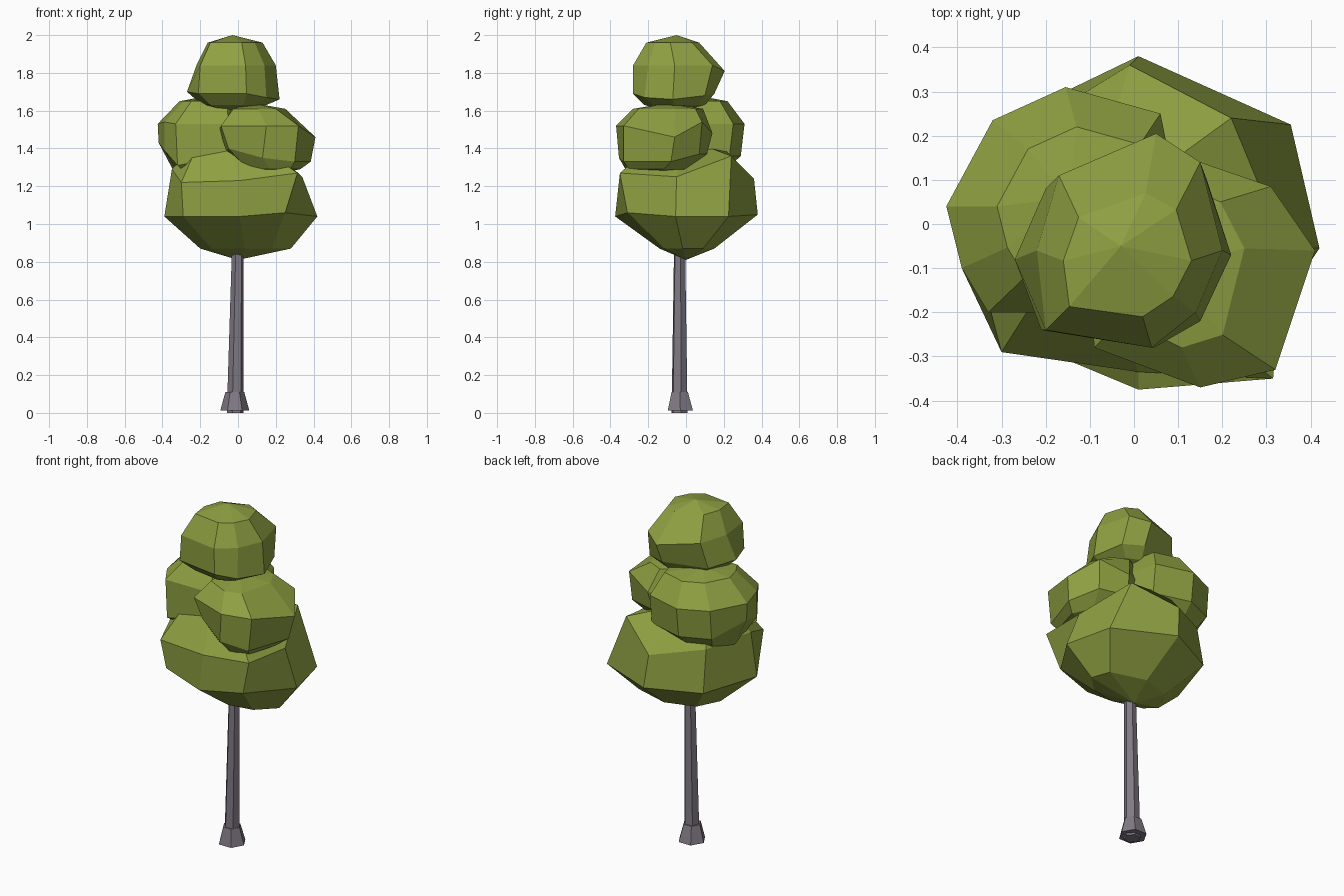
import bpy
import bmesh
from math import cos, sin, radians

default_cube = bpy.data.objects.get("Cube")
if default_cube:
    bpy.data.objects.remove(default_cube, do_unlink=True)


def make_material(name, colour):
    material = bpy.data.materials.new(name)
    material.use_nodes = True
    material.diffuse_color = (*colour, 1)
    shader = material.node_tree.nodes["Principled BSDF"]
    shader.inputs["Base Color"].default_value = (*colour, 1)
    shader.inputs["Roughness"].default_value = 1
    return material


leaf_green = make_material("leaf green", (0.27, 0.35, 0.053))
bark_grey = make_material("bark grey", (0.22, 0.195, 0.235))


def loft(name, rings, material, bottom=None, top=None):
    """Skin a stack of equal rings; close each end with a tip or a flat cap."""
    bm = bmesh.new()
    loops = [[bm.verts.new(point) for point in ring] for ring in rings]
    count = len(loops[0])
    for lower, upper in zip(loops, loops[1:]):
        for i in range(count):
            j = (i + 1) % count
            bm.faces.new((lower[i], lower[j], upper[j], upper[i]))
    for loop, tip in ((loops[0], bottom), (loops[-1], top)):
        if tip is None:
            bm.faces.new(loop)
        else:
            peak = bm.verts.new(tip)
            for i in range(count):
                bm.faces.new((loop[i], loop[(i + 1) % count], peak))
    bmesh.ops.recalc_face_normals(bm, faces=bm.faces)
    mesh = bpy.data.meshes.new(name)
    bm.to_mesh(mesh)
    bm.free()
    mesh.materials.append(material)
    obj = bpy.data.objects.new(name, mesh)
    bpy.context.collection.objects.link(obj)
    return obj


def fit_outline(ring, height, left, right, front, back):
    """Flatten a ring at one height and shrink it to fill the given box."""
    xs, ys, _ = zip(*ring)
    x_scale = (right - left) / (max(xs) - min(xs))
    y_scale = (back - front) / (max(ys) - min(ys))
    return [(left + (x - min(xs)) * x_scale,
             front + (y - min(ys)) * y_scale, height) for x, y, _ in ring]


def foliage(name, belt, shoulder, base_box, crown_box, bottom, top):
    """Faceted clump: two uneven rings with a smaller ring below and above."""
    rings = [fit_outline(belt, *base_box), belt, shoulder,
             fit_outline(shoulder, *crown_box)]
    return loft(name, rings, leaf_green, bottom, top)


def hexagon(x, y, height, radius, turn=0):
    angles = [radians(60 * i + turn) for i in range(6)]
    return [(x + radius * cos(a), y + radius * sin(a), height) for a in angles]


# Trunk and flared foot
loft("trunk", [hexagon(-0.015, -0.034, 0, 0.045, 10),
               hexagon(0, -0.034, 0.95, 0.03, 10)], bark_grey)
loft("trunk_foot", [hexagon(-0.017, -0.03, 0.012, 0.077),
                    hexagon(-0.017, -0.033, 0.11, 0.05)], bark_grey)

# Wide lower crown
foliage("lower_foliage",
        belt=[(0.42, -0.055, 1.04), (0.355, 0.225, 1.04), (0.01, 0.38, 1.05),
              (-0.28, 0.24, 1.04), (-0.39, -0.1, 1.04), (-0.29, -0.25, 1.04),
              (0.01, -0.375, 1.04), (0.25, -0.31, 1.06)],
        shoulder=[(0.34, -0.05, 1.25), (0.22, 0.24, 1.36), (-0.01, 0.36, 1.24),
                  (-0.27, 0.2, 1.28), (-0.35, -0.1, 1.29), (-0.3, -0.29, 1.22),
                  (0.01, -0.335, 1.23), (0.315, -0.35, 1.27)],
        base_box=(0.87, -0.2, 0.28, -0.14, 0.15),
        crown_box=(1.4, -0.25, 0.14, -0.2, 0.2),
        bottom=(0, 0, 0.81), top=(-0.08, 0, 1.45))

# Two middle clumps, one behind and one in front
foliage("middle_back_foliage",
        belt=[(-0.42, 0.04, 1.43), (-0.32, 0.22, 1.36), (-0.155, 0.29, 1.36),
              (0.06, 0.23, 1.36), (0.1, 0.05, 1.4), (-0.05, -0.2, 1.36),
              (-0.32, -0.2, 1.31), (-0.39, -0.1, 1.39)],
        shoulder=[(-0.425, 0.04, 1.53), (-0.32, 0.235, 1.53),
                  (-0.155, 0.31, 1.53), (0.06, 0.25, 1.53), (0.1, 0.05, 1.53),
                  (-0.05, -0.2, 1.53), (-0.33, -0.2, 1.53), (-0.39, -0.1, 1.54)],
        base_box=(1.26, -0.33, 0, -0.13, 0.18),
        crown_box=(1.65, -0.31, 0.04, -0.12, 0.22),
        bottom=(-0.18, 0.02, 1.23), top=(-0.15, 0.06, 1.68))
foliage("middle_front_foliage",
        belt=[(0.385, -0.08, 1.33), (0.3, 0.07, 1.37), (0.14, 0.11, 1.37),
              (-0.02, 0.03, 1.37), (-0.07, -0.15, 1.38), (-0.05, -0.26, 1.4),
              (0.13, -0.355, 1.35), (0.3, -0.33, 1.33)],
        shoulder=[(0.41, -0.06, 1.46), (0.31, 0.085, 1.54), (0.15, 0.14, 1.48),
                  (-0.05, 0.05, 1.5), (-0.1, -0.15, 1.5), (-0.09, -0.28, 1.52),
                  (0.15, -0.37, 1.52), (0.32, -0.33, 1.52)],
        base_box=(1.29, 0.04, 0.33, -0.32, 0.02),
        crown_box=(1.61, -0.03, 0.25, -0.28, 0.09),
        bottom=(0.18, -0.1, 1.26), top=(0.08, -0.1, 1.64))

# Crown tip
foliage("top_foliage",
        belt=[(-0.27, -0.08, 1.7), (-0.21, -0.24, 1.69), (0.045, -0.28, 1.69),
              (0.15, -0.22, 1.67), (0.22, -0.07, 1.66), (0.165, 0.1, 1.68),
              (0.05, 0.15, 1.69), (-0.2, 0.08, 1.69)],
        shoulder=[(-0.22, -0.06, 1.84), (-0.2, -0.24, 1.84), (0.04, -0.28, 1.84),
                  (0.14, -0.2, 1.84), (0.2, -0.06, 1.84), (0.15, 0.14, 1.84),
                  (0.05, 0.205, 1.81), (-0.17, 0.11, 1.84)],
        base_box=(1.63, -0.19, 0.15, -0.22, 0.1),
        crown_box=(1.96, -0.16, 0.13, -0.21, 0.07),
        bottom=(-0.02, -0.05, 1.58), top=(-0.03, -0.05, 2))
